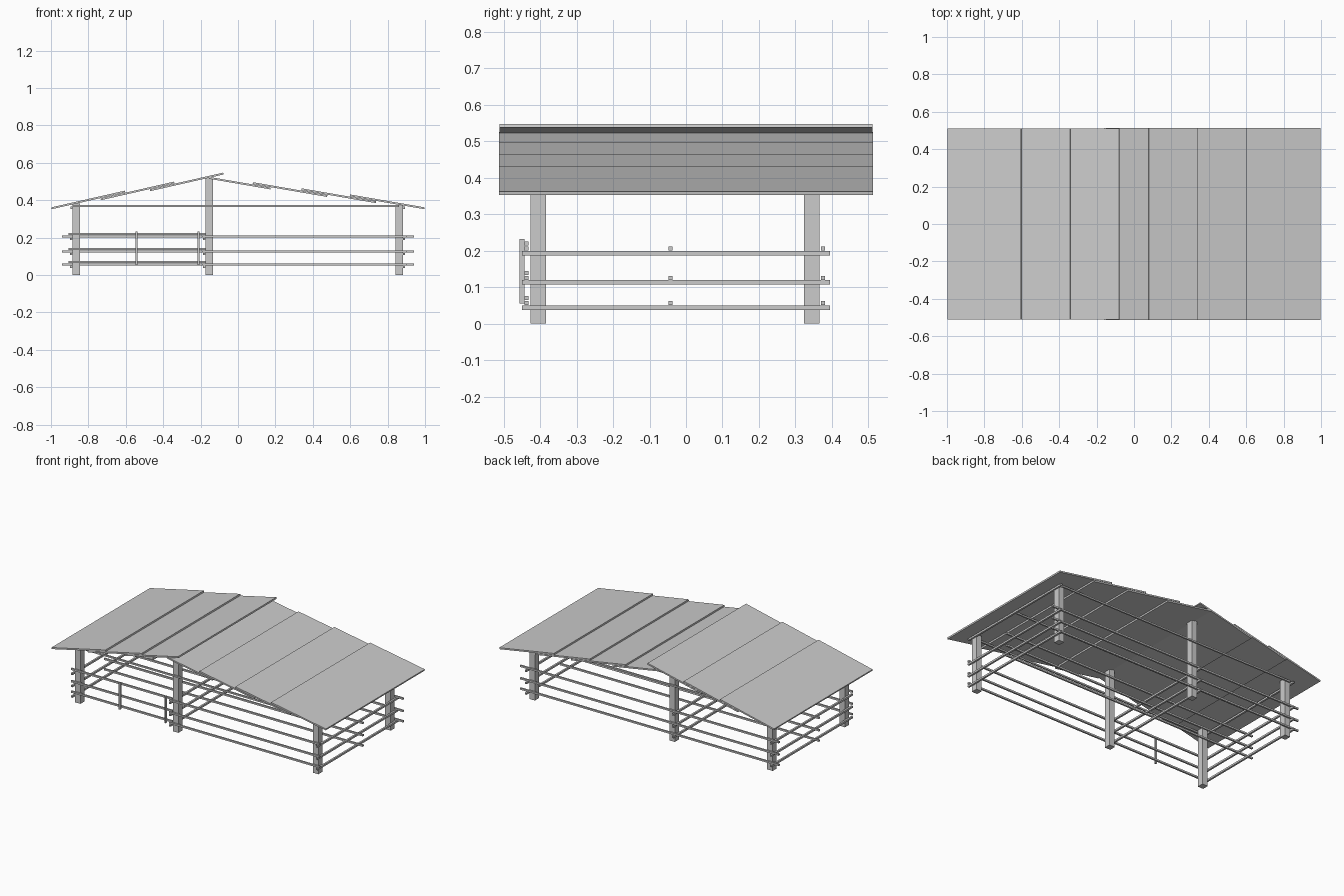
import bpy, math

if "Cube" in bpy.data.objects:
    bpy.data.objects.remove(bpy.data.objects["Cube"])


def box(name, x, y, z, angle=0.0):
    """Box from (min, max) ranges, tilted about y around its centre."""
    c = [(a + b) / 2 for a, b in (x, y, z)]
    bpy.ops.mesh.primitive_cube_add(size=1, location=c, rotation=(0, angle, 0))
    ob = bpy.context.object
    ob.name = name
    ob.scale = [b - a for a, b in (x, y, z)]
    bpy.ops.object.transform_apply(location=False, rotation=True, scale=True)
    return ob


def rail_x(name, x0, x1, y, z, t=0.011):
    box(name, (x0, x1), (y - t / 2, y + t / 2), (z - t / 2, z + t / 2))


def rail_y(name, x, y0, y1, z, t=0.012):
    box(name, (x - t / 2, x + t / 2), (y0, y1), (z - t / 2, z + t / 2))


def roof_panel(name, x0, z0, x1, z1, half_width, t=0.01):
    """Sheet whose top edge runs from (x0, z0) to (x1, z1)."""
    a = math.atan2(z1 - z0, x1 - x0)
    length = math.hypot(x1 - x0, z1 - z0)
    cx = (x0 + x1) / 2 + math.sin(a) * t / 2
    cz = (z0 + z1) / 2 - math.cos(a) * t / 2
    box(name, (cx - length / 2, cx + length / 2), (-half_width, half_width),
        (cz - t / 2, cz + t / 2), -a)


# Posts
for y in (-0.405, 0.345):
    for x, top in ((-0.866, 0.382), (-0.155, 0.521), (0.862, 0.372)):
        box("post", (x - 0.02, x + 0.02), (y - 0.021, y + 0.021), (0, top))

# Overlapping roof sheets, lowest sheet on top
SL, SR = 0.227, 0.1725
for i in range(3):
    x0 = -0.998 + 0.263 * i
    z0 = 0.362 + SL * 0.263 * i - 0.0115 * i
    roof_panel("left_roof_sheet", x0, z0, x0 + 0.393, z0 + SL * 0.393, 0.511)
for i, (x0, x1) in enumerate(((0.6, 0.998), (0.34, 0.738), (0.08, 0.478), (-0.155, 0.175))):
    z = [0.362 + SR * (0.998 - x) - 0.012 * i for x in (x0, x1)]
    roof_panel("right_roof_sheet", x0, z[0], x1, z[1], 0.513)

# Long rails along the middle and the back, short bay at the front
for z in (0.206, 0.125, 0.057):
    rail_x("middle_rail", -0.94, 0.94, -0.043, z)
    rail_x("back_rail", -0.94, 0.94, 0.375, z)
    rail_x("front_rail", -0.19, 0.90, -0.437, z)

# Side and divider rails
for z in (0.193, 0.113, 0.044):
    for x in (-0.892, -0.181, 0.888):
        rail_y("side_rail", x, -0.45, 0.395, z)

# Gate in the front left bay
for z in (0.219, 0.139, 0.07):
    rail_x("gate_rail", -0.905, -0.17, -0.437, z)
for x in (-0.543, -0.211):
    box("gate_upright", (x - 0.005, x + 0.005), (-0.456, -0.443), (0.055, 0.232))

# Tie beams under the roof
for y in (-0.431, -0.043, 0.371):
    rail_x("tie_beam", -0.88, 0.86, y, 0.37, 0.01)
for x in (-0.89, 0.886):
    rail_y("eave_beam", x, -0.45, 0.395, 0.36)
